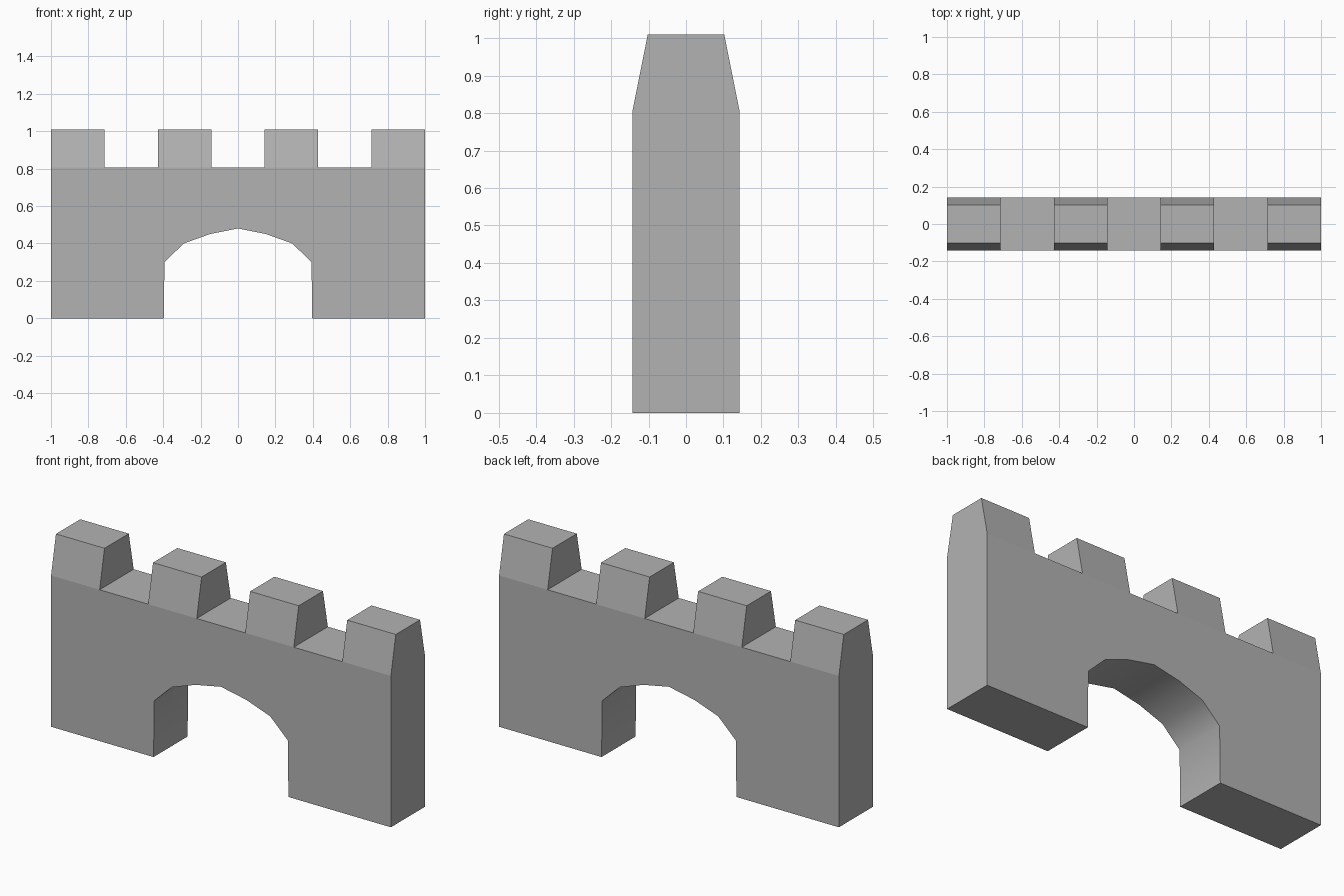
import bpy
import bmesh

WIDTH, HALF_DEPTH, TOP_HALF_DEPTH = 2.0, 0.143, 0.102
WALL_TOP, MERLON_TOP = 0.805, 1.01
ARCH_HALF = [(0.397, 0.0), (0.393, 0.30), (0.29, 0.40), (0.15, 0.45)]

cube = bpy.data.objects.get("Cube")
if cube:
    bpy.data.objects.remove(cube, do_unlink=True)

# Stone colour
stone = bpy.data.materials.new("grey_stone")
stone.use_nodes = True
grey = (0.45, 0.45, 0.45, 1.0)
stone.diffuse_color = grey
stone.node_tree.nodes["Principled BSDF"].inputs["Base Color"].default_value = grey

bm = bmesh.new()


def vert(x, z):
    return bm.verts.new((x, -HALF_DEPTH, z))


# Wall front with the arched gateway cut into its outline
arch = [(-x, z) for x, z in ARCH_HALF] + [(0.0, 0.48)] + ARCH_HALF[::-1]
arch_verts = [vert(x, z) for x, z in arch]
crest = [vert(-WIDTH / 2 + i * WIDTH / 7, WALL_TOP) for i in range(8)]
outline = [vert(-1, 0)] + arch_verts + [vert(1, 0)] + crest[::-1]
bm.faces.new(outline)

# Four merlons standing on alternate crest sections
for left, right in zip(crest[::2], crest[1::2]):
    bm.faces.new([left, right, vert(right.co.x, MERLON_TOP), vert(left.co.x, MERLON_TOP)])

# Thickness, with the merlons tapering towards the top
result = bmesh.ops.extrude_face_region(bm, geom=bm.faces[:], use_keep_orig=True)
for v in result["geom"]:
    if isinstance(v, bmesh.types.BMVert):
        v.co.y = HALF_DEPTH
for v in bm.verts:
    if v.co.z > WALL_TOP + 0.01:
        v.co.y *= TOP_HALF_DEPTH / HALF_DEPTH
bmesh.ops.recalc_face_normals(bm, faces=bm.faces[:])

# Smooth shading on the gateway lining only
for face in bm.faces:
    c = face.calc_center_median()
    face.smooth = abs(face.normal.y) < 0.01 and abs(c.x) < 0.4 and c.z < 0.5

mesh = bpy.data.meshes.new("castle_gate_wall")
bm.to_mesh(mesh)
bm.free()
mesh.materials.append(stone)
wall = bpy.data.objects.new("castle_gate_wall", mesh)
bpy.context.collection.objects.link(wall)
